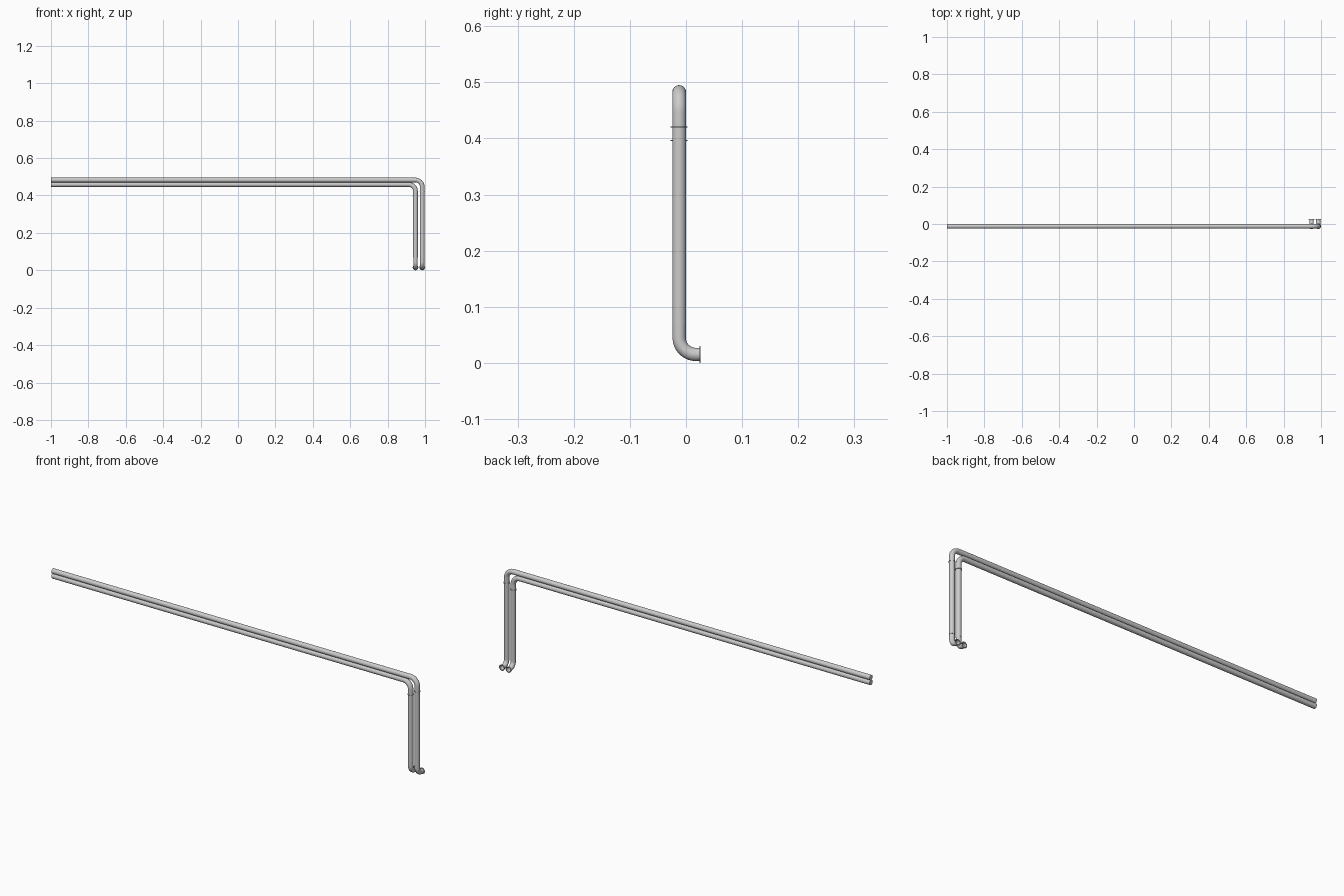
import bpy
from math import sin, cos, pi
from mathutils import Vector

if "Cube" in bpy.data.objects:
    bpy.data.objects.remove(bpy.data.objects["Cube"])

Y = -0.0122          # centre plane of the pipes
R = 0.0123           # pipe radius
LIP = 0.0150         # radius of socket rims
FOOT_Z = 0.0150      # axis height of the outlets
BACK = 0.0262        # y of the outlet ends


def finish(ob):
    bpy.ops.object.select_all(action='DESELECT')
    ob.select_set(True)
    bpy.context.view_layer.objects.active = ob
    if ob.type == 'CURVE':
        bpy.ops.object.convert(target='MESH')
    bpy.ops.object.shade_smooth_by_angle(angle=0.7)


def tube(name, pts, radius, caps=True):
    cu = bpy.data.curves.new(name, 'CURVE')
    cu.dimensions = '3D'
    cu.bevel_depth = radius
    cu.bevel_resolution = 10
    cu.use_fill_caps = caps
    sp = cu.splines.new('POLY')
    sp.points.add(len(pts) - 1)
    for p, q in zip(sp.points, pts):
        p.co = (*q, 1)
    ob = bpy.data.objects.new(name, cu)
    bpy.context.collection.objects.link(ob)
    finish(ob)


def bend(start, corner, end, r, n=14):
    """Straight leg, quarter arc of radius r round the corner, straight leg."""
    s, c, e = Vector(start), Vector(corner), Vector(end)
    u, v = (s - c).normalized(), (e - c).normalized()
    mid = c + (u + v) * r
    arc = [mid - v * r * cos(i / n * pi / 2) - u * r * sin(i / n * pi / 2)
           for i in range(n + 1)]
    return [s] + arc + [e]


def rim(name, centre, axis, inner, width):
    """Thin flat collar: a closed square-section ring."""
    prof = [(inner, -width / 2), (LIP, -width / 2), (LIP, width / 2), (inner, width / 2)]
    n, verts, faces = 24, [], []
    q = Vector((0, 0, 1)).rotation_difference(Vector(axis))
    for i in range(n):
        a = 2 * pi * i / n
        verts += [Vector(centre) + q @ Vector((r * cos(a), r * sin(a), h)) for r, h in prof]
        for k in range(4):
            j, m = (i + 1) % n, (k + 1) % 4
            faces.append((i * 4 + k, j * 4 + k, j * 4 + m, i * 4 + m))
    me = bpy.data.meshes.new(name)
    me.from_pydata(verts, [], faces)
    ob = bpy.data.objects.new(name, me)
    bpy.context.collection.objects.link(ob)
    finish(ob)


# two parallel runs: x of the drop, z of the horizontal pipe
for tag, x, z in (("outer", 0.985, 0.4827), ("inner", 0.949, 0.4585)):
    joint = z - 0.0625
    # long horizontal pipe
    tube(tag + "_horizontal_pipe", [(-1, Y, z), (x - 0.0625, Y, z)], R)
    # upper elbow with its socket rim
    tube(tag + "_top_elbow",
         bend((x - 0.0625, Y, z), (x, Y, z), (x, Y, joint), 0.036), R)
    rim(tag + "_elbow_rim", (x, Y, joint), (0, 0, 1), R - 0.001, 0.002)
    # vertical drop
    tube(tag + "_vertical_pipe", [(x, Y, joint), (x, Y, 0.068)], R)
    # foot elbow turning to the back, open at its outlet
    tube(tag + "_foot_elbow",
         bend((x, Y, 0.068), (x, Y, FOOT_Z), (x, BACK - 0.001, FOOT_Z), 0.03),
         0.0118, caps=False)
    rim(tag + "_outlet_rim", (x, BACK - 0.0012, FOOT_Z), (0, 1, 0), 0.0108, 0.0024)
